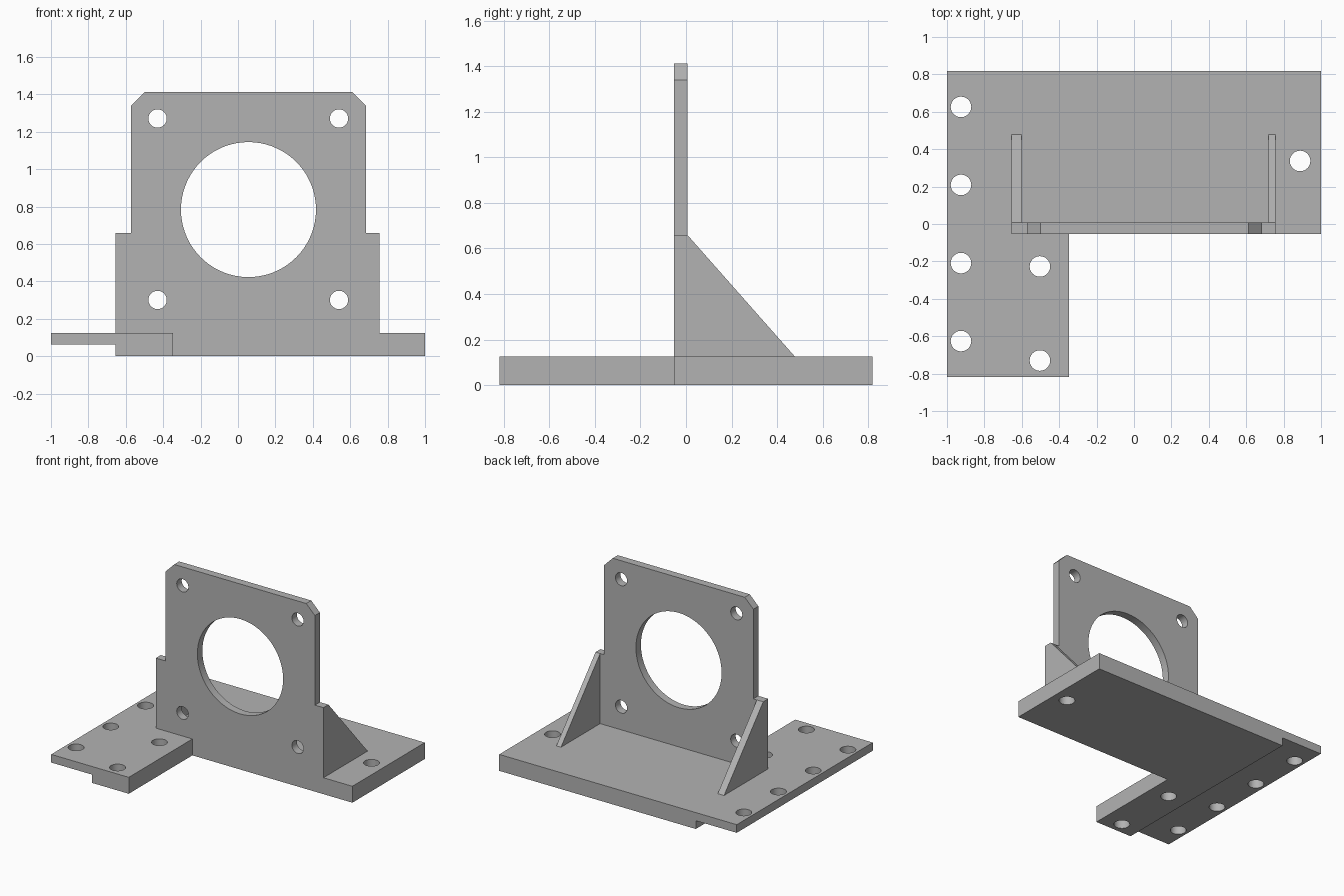
import bpy, bmesh, math
from mathutils import Vector

cube = bpy.data.objects.get("Cube")
if cube:
    bpy.data.objects.remove(cube, do_unlink=True)

# Single grey material
grey = bpy.data.materials.new("plain_grey")
grey.use_nodes = True
colour = (0.45, 0.45, 0.45, 1)
grey.diffuse_color = colour
grey.node_tree.nodes["Principled BSDF"].inputs["Base Color"].default_value = colour


def prism(name, profile, axis, lo, hi):
    """Extrude a 2D profile along an axis (0=x, 1=y, 2=z) from lo to hi."""
    def point(p, t):
        co = list(p)
        co.insert(axis, t)
        return co
    bm = bmesh.new()
    face = bm.faces.new([bm.verts.new(point(p, lo)) for p in profile])
    ext = bmesh.ops.extrude_face_region(bm, geom=[face])
    moved = [v for v in ext["geom"] if isinstance(v, bmesh.types.BMVert)]
    shift = Vector((0, 0, 0))
    shift[axis] = hi - lo
    bmesh.ops.translate(bm, verts=moved, vec=shift)
    bmesh.ops.recalc_face_normals(bm, faces=bm.faces)
    mesh = bpy.data.meshes.new(name)
    bm.to_mesh(mesh)
    bm.free()
    obj = bpy.data.objects.new(name, mesh)
    obj.data.materials.append(grey)
    bpy.context.collection.objects.link(obj)
    return obj


def circle(cx, cy, r, sides):
    return [(cx + r * math.cos(2 * math.pi * i / sides),
             cy + r * math.sin(2 * math.pi * i / sides)) for i in range(sides)]


def activate(obj):
    bpy.ops.object.select_all(action='DESELECT')
    obj.select_set(True)
    bpy.context.view_layer.objects.active = obj


def cut(obj, profile, axis, lo, hi):
    """Subtract a prism from the object."""
    cutter = prism("cutter", profile, axis, lo, hi)
    cutter.hide_render = True
    activate(obj)
    mod = obj.modifiers.new("cut", 'BOOLEAN')
    mod.operation = 'DIFFERENCE'
    mod.solver = 'EXACT'
    mod.object = cutter
    bpy.ops.object.modifier_apply(modifier=mod.name)
    bpy.data.objects.remove(cutter, do_unlink=True)


FRONT, BACK = -0.053, 0.007     # faces of the upright plate
BASE_TOP = 0.125
LEFT, RIGHT = -0.655, 0.757     # lower plate sides
SHOULDER = 0.658

# L-shaped base with a stepped underside along one edge
base = prism("base_plate", [(-1, -0.818), (-0.347, -0.818), (-0.347, FRONT),
                            (1, FRONT), (1, 0.818), (-1, 0.818)], 2, 0, BASE_TOP)
cut(base, [(-1.1, -0.1), (LEFT, -0.1), (LEFT, 0.063), (-1.1, 0.063)], 1, -1, 1)
base_holes = [(-0.925, y) for y in (-0.626, -0.209, 0.209, 0.626)]
base_holes += [(-0.503, -0.227), (-0.503, -0.73), (0.888, 0.337)]
for x, y in base_holes:
    cut(base, circle(x, y, 0.055, 32), 2, -0.2, 0.3)

# Upright mounting plate with shoulders and chamfered top corners
plate = prism("upright_plate", [
    (LEFT, BASE_TOP), (RIGHT, BASE_TOP), (RIGHT, SHOULDER), (0.684, SHOULDER),
    (0.684, 1.34), (0.612, 1.412), (-0.5, 1.412), (-0.572, 1.34),
    (-0.572, SHOULDER), (LEFT, SHOULDER)], 1, FRONT, BACK)
cut(plate, circle(0.056, 0.784, 0.361, 72), 1, -0.3, 0.3)
for x in (-0.43, 0.54):
    for z in (0.301, 1.271):
        cut(plate, circle(x, z, 0.049, 32), 1, -0.3, 0.3)

# Triangular gussets behind the plate
triangle = [(BACK, BASE_TOP), (0.478, BASE_TOP), (BACK, SHOULDER)]
gussets = [prism("right_gusset", triangle, 0, LEFT, -0.602),
           prism("left_gusset", triangle, 0, 0.718, RIGHT)]

# Smooth hole walls, sharp edges elsewhere
for obj in (base, plate):
    activate(obj)
    bpy.ops.object.shade_smooth_by_angle(angle=math.radians(30))
